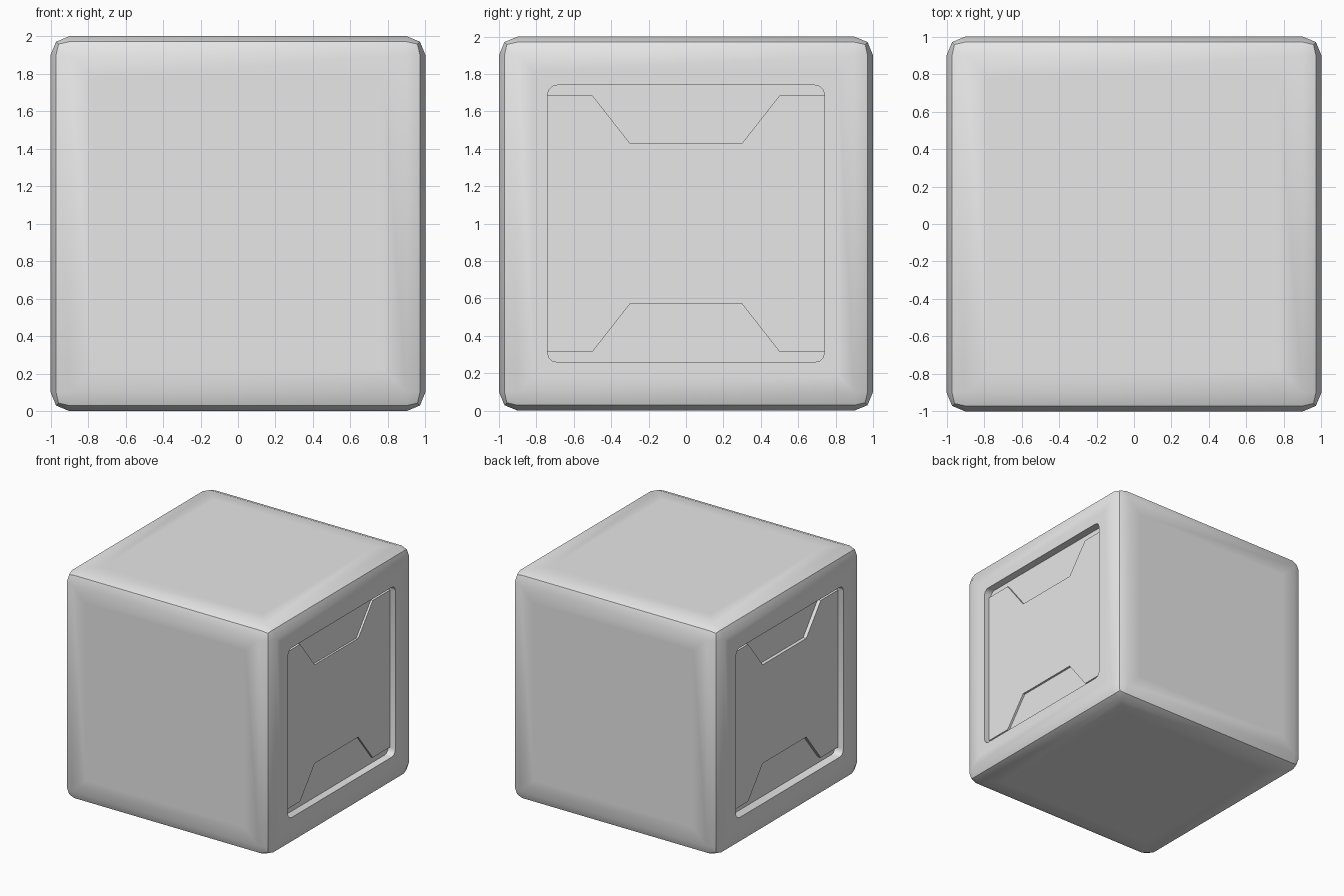
import bpy
import bmesh
import math

if "Cube" in bpy.data.objects:
    bpy.data.objects.remove(bpy.data.objects["Cube"], do_unlink=True)

grey = bpy.data.materials.new("plain_grey")
grey.use_nodes = True
colour = (0.8, 0.8, 0.8, 1)
grey.diffuse_color = colour
grey.node_tree.nodes["Principled BSDF"].inputs["Base Color"].default_value = colour

PANEL = 0.74    # half width of the side recess
FLOOR = 0.95    # distance of the raised plate face from the centre


def make_object(name, bm):
    bmesh.ops.recalc_face_normals(bm, faces=bm.faces)
    mesh = bpy.data.meshes.new(name)
    bm.to_mesh(mesh)
    bm.free()
    mesh.materials.append(grey)
    obj = bpy.data.objects.new(name, mesh)
    bpy.context.collection.objects.link(obj)
    return obj


def activate(obj):
    bpy.ops.object.select_all(action="DESELECT")
    obj.select_set(True)
    bpy.context.view_layer.objects.active = obj


def box(size_x, size_y, size_z, centre_x):
    bm = bmesh.new()
    bmesh.ops.create_cube(bm, size=1)
    for v in bm.verts:
        v.co = (v.co.x * size_x + centre_x, v.co.y * size_y, v.co.z * size_z + 1)
    return bm


# Block with rounded edges and a flat field inside every face
bm = box(2, 2, 2, 0)
bmesh.ops.bevel(bm, geom=bm.edges[:], offset=0.1, segments=2, profile=0.5, affect="EDGES")
big = [f for f in bm.faces if f.calc_area() > 1]
sides = [f for f in big if abs(f.normal.x) > 0.9]
others = [f for f in big if abs(f.normal.x) < 0.9]
bmesh.ops.inset_individual(bm, faces=sides, thickness=0.12)
bmesh.ops.inset_individual(bm, faces=others, thickness=0.18)
block = make_object("block", bm)

# Half outline of the notched plate, mirrored about both axes
quarter = [(PANEL, 0.685), (0.5, 0.685), (0.3, 0.43)]
top = quarter + [(-y, z) for y, z in reversed(quarter)]
outline = top + [(y, -z) for y, z in reversed(top)]

for side, label, step in ((1, "left", 0.018), (-1, "right", 0.03)):
    # Rounded recess cut into the side
    pocket = FLOOR - step
    bm = box(0.4, 2 * PANEL, 2 * PANEL, side * (pocket + 0.2))
    edges = [e for e in bm.edges if abs(e.verts[0].co.x - e.verts[1].co.x) > 0.1]
    bmesh.ops.bevel(bm, geom=edges, offset=0.05, segments=3, profile=0.5, affect="EDGES")
    cutter = make_object("recess_cutter", bm)
    cutter.hide_render = True
    mod = block.modifiers.new("recess", "BOOLEAN")
    mod.operation = "DIFFERENCE"
    mod.solver = "EXACT"
    mod.object = cutter
    activate(block)
    bpy.ops.object.modifier_apply(modifier=mod.name)
    bpy.data.objects.remove(cutter, do_unlink=True)

    # Notched plate standing on the recess floor
    bm = bmesh.new()
    face = bm.faces.new([bm.verts.new((side * (pocket - 0.01), y, z + 1)) for y, z in outline])
    extruded = bmesh.ops.extrude_face_region(bm, geom=[face])["geom"]
    for v in extruded:
        if isinstance(v, bmesh.types.BMVert):
            v.co.x = side * FLOOR
    make_object(label + "_notched_plate", bm)

activate(block)
bpy.ops.object.shade_smooth_by_angle(angle=math.radians(35))
